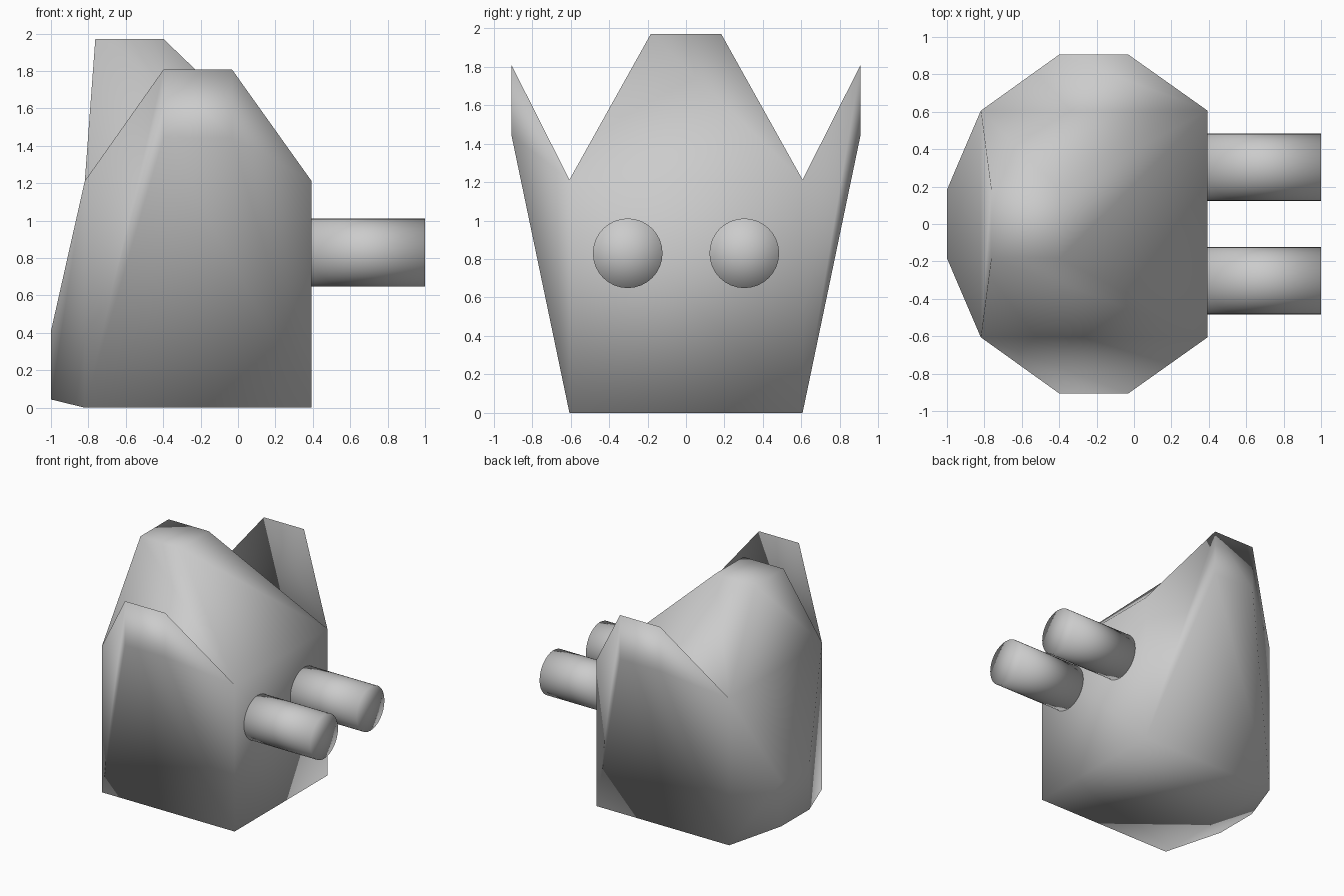
import bpy, bmesh, math
from mathutils import Vector, Matrix

if "Cube" in bpy.data.objects:
    bpy.data.objects.remove(bpy.data.objects["Cube"])

U = 0.606            # half size of the core cube
RIGHT = 0.393        # flat right side of the body


def make_object(name, bm):
    bmesh.ops.recalc_face_normals(bm, faces=bm.faces[:])
    for f in bm.faces:
        f.smooth = True
    mesh = bpy.data.meshes.new(name)
    bm.to_mesh(mesh)
    bm.free()
    obj = bpy.data.objects.new(name, mesh)
    bpy.context.collection.objects.link(obj)
    return obj


# Body: cube whose sides are extruded to small shifted square caps
bm = bmesh.new()
bmesh.ops.create_cube(bm, size=2 * U,
                      matrix=Matrix.Translation((RIGHT - U, 0, U)))
bm.normal_update()
caps = [((0, -1, 0), (-0.215, -0.907, 1.625)),   # front flap
        ((0, 1, 0), (-0.215, 0.907, 1.625)),     # back flap
        ((0, 0, 1), (-0.58, 0, 1.97)),           # top peak
        ((-1, 0, 0), (-1.0, 0, 0.227))]          # left bulge
picked = [(next(f for f in bm.faces if f.normal.dot(Vector(n)) > 0.9), Vector(c))
          for n, c in caps]
for face, target in picked:
    centre = face.calc_center_median()
    cap = bmesh.ops.extrude_discrete_faces(bm, faces=[face])["faces"][0]
    for v in cap.verts:
        v.co = target + (v.co - centre) * 0.302
make_object("body", bm)

# Two round pegs on the right side, with fanned ends
for side, name in ((-1, "front_peg"), (1, "back_peg")):
    bm = bmesh.new()
    place = (Matrix.Translation(((RIGHT + 1) / 2, side * 0.303, 0.83))
             @ Matrix.Rotation(math.pi / 2, 4, 'Y'))
    bmesh.ops.create_cone(bm, cap_ends=True, cap_tris=False, segments=32,
                          radius1=0.181, radius2=0.181, depth=1 - RIGHT,
                          matrix=place)
    bmesh.ops.poke(bm, faces=[f for f in bm.faces if len(f.verts) > 4])
    make_object(name, bm)
